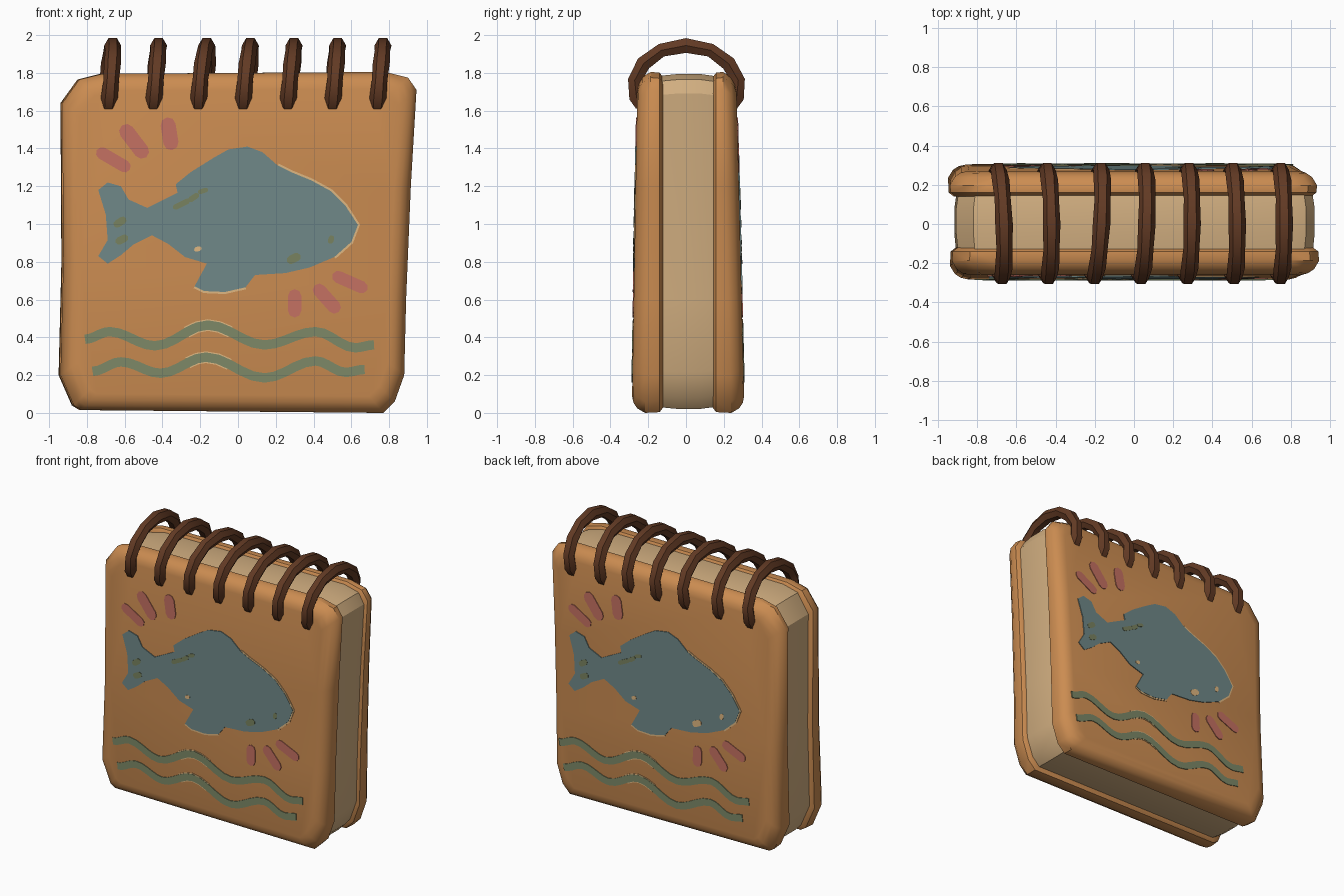
import bpy, bmesh, math
from mathutils import Vector

if "Cube" in bpy.data.objects:
    bpy.data.objects.remove(bpy.data.objects["Cube"])


def material(name, r, g, b):
    lin = [((c / 255 + 0.055) / 1.055) ** 2.4 for c in (r, g, b)]
    m = bpy.data.materials.new(name)
    m.diffuse_color = (*lin, 1)
    m.use_nodes = True
    m.node_tree.nodes["Principled BSDF"].inputs["Base Color"].default_value = m.diffuse_color
    return m


LEATHER = material("tan leather", 203, 140, 81)
PAPER = material("cream paper", 209, 174, 128)
CORD = material("brown cord", 98, 58, 36)
BLUE = material("fish blue", 111, 136, 136)
GREEN = material("wave green", 124, 136, 103)
PINK = material("dusty pink", 196, 112, 97)
OLIVE = material("olive", 120, 130, 95)
CREAM = material("pale edge", 222, 182, 128)


def loft(name, loops, mat, angle=None, closed_ends=True):
    """Skin a list of equal-length point loops and cap both ends."""
    bm = bmesh.new()
    rings = [[bm.verts.new(p) for p in loop] for loop in loops]
    n = len(rings[0])
    for a, b in zip(rings, rings[1:]):
        for i in range(n):
            j = (i + 1) % n
            bm.faces.new((a[i], a[j], b[j], b[i]))
    caps = [bm.faces.new(rings[0][::-1]), bm.faces.new(rings[-1])]
    bmesh.ops.recalc_face_normals(bm, faces=bm.faces)
    bmesh.ops.triangulate(bm, faces=caps)
    me = bpy.data.meshes.new(name)
    bm.to_mesh(me)
    bm.free()
    me.materials.append(mat)
    ob = bpy.data.objects.new(name, me)
    bpy.context.collection.objects.link(ob)
    if angle:
        bpy.ops.object.select_all(action='DESELECT')
        ob.select_set(True)
        bpy.context.view_layer.objects.active = ob
        bpy.ops.object.shade_smooth_by_angle(angle=math.radians(angle))
    return ob


def face_depth(side, z):
    """Distance of the slightly leaning outer cover face from y = 0."""
    return 0.287 - 0.017 * z if side < 0 else 0.31 - 0.025 * z


# Worn outline shared by the covers and the pages
OUTLINE = [(-.93, 1.64), (-.84, 1.765), (-.72, 1.795), (.78, 1.805), (.90, 1.775),
           (.945, 1.71), (.915, 1.2), (.89, .6), (.88, .2), (.83, .06), (.77, 0),
           (-.83, .015), (-.87, .04), (-.94, .2), (-.925, .8)]


def inset(d):
    k = 1 - d / 0.92
    return [(x * k, 0.9 + (z - 0.9) * k) for x, z in OUTLINE]


# Two padded covers
for name, side, inner, dx in (("front_cover", -1, .12, 0), ("back_cover", 1, .14, -.01)):
    loops = [[(x + dx, side * inner, z) for x, z in inset(.03)],
             [(x + dx, side * (inner + .02), z) for x, z in inset(.004)]]
    for d, back in ((0, .07), (.025, .028), (.055, .008), (.09, 0)):
        loops.append([(x + dx, side * (face_depth(side, z) - back), z) for x, z in inset(d)])
    loft(name, loops, LEATHER, 40)

# Page block, flush at the top and set back below
loft("page_block", [[(x, y, 1.81 + (z - 1.8) * 1.0 if z > 1.7 else z) for x, z in inset(d)]
                    for y, d in ((-.13, .03), (-.05, .022), (.08, .022), (.15, .032))], PAPER, 30)

# Seven cord rings over the spine
ARCH = [(-.235, 1.63), (-.262, 1.67), (-.272, 1.76), (-.225, 1.85), (-.13, 1.92), (0, 1.945),
        (.13, 1.92), (.225, 1.85), (.277, 1.76), (.268, 1.67), (.24, 1.63)]
LEAN = [-.03, -.01, .05, .03, .01, -.01, .0]
for k in range(7):
    x0 = -.685 + .237 * k
    loops = []
    for i, (y, z) in enumerate(ARCH):
        a, b = ARCH[max(i - 1, 0)], ARCH[min(i + 1, len(ARCH) - 1)]
        t = Vector((0, b[0] - a[0], b[1] - a[1])).normalized()
        out = Vector((0, -t.z, t.y))
        c = Vector((x0 + .03 * (z - 1.63) / .31 + LEAN[k] * (y + .25) * 1.2, y, z))
        w = .045 if i % 2 else .041
        loops.append([c + Vector((1, 0, 0)) * w * math.cos(s * math.pi / 3)
                      + out * w * math.sin(s * math.pi / 3) for s in range(6)])
    loft(f"cord_ring_{k + 1}", loops, CORD, 40)


# ---- Painted plates, repeated on the back by a half turn ----
def plate(name, side, pts, mat, height):
    loops = [[(-side * x, side * (face_depth(side, z) + h), z) for x, z in pts]
             for h in (-.002, height)]
    return loft(name, loops, mat)


def band(pts, width):
    """Outline of an open path thickened to a width."""
    left, right = [], []
    for i, p in enumerate(pts):
        a, b = Vector(pts[max(i - 1, 0)]), Vector(pts[min(i + 1, len(pts) - 1)])
        t = (b - a).normalized()
        n = Vector((-t.y, t.x)) * width / 2
        left.append(tuple(Vector(p) + n))
        right.append(tuple(Vector(p) - n))
    return left + right[::-1]


def dab(a, b, width):
    """Rounded brush dab between two points."""
    a, b = Vector(a), Vector(b)
    t = (b - a).normalized()
    n = Vector((-t.y, t.x))
    r = width / 2
    pts = []
    for c, start in ((b, -90), (a, 90)):
        for s in range(5):
            q = math.radians(start + 45 * s)
            pts.append(tuple(c + t * r * math.cos(q) + n * r * math.sin(q)))
    return pts


def smooth(pts, steps=5):
    """Cosine interpolation between crests and troughs."""
    res = []
    for (x0, z0), (x1, z1) in zip(pts, pts[1:]):
        for s in range(steps):
            u = s / steps
            res.append((x0 + (x1 - x0) * u, z0 + (z1 - z0) * (1 - math.cos(math.pi * u)) / 2))
    return res + [pts[-1]]


FISH = [(-.74, 1.18), (-.69, 1.22), (-.62, 1.2), (-.58, 1.13), (-.48, 1.085), (-.32, 1.165),
        (-.33, 1.21), (-.25, 1.275), (-.13, 1.35), (-.05, 1.395), (.05, 1.41), (.13, 1.38),
        (.21, 1.31), (.28, 1.275), (.39, 1.23), (.49, 1.175), (.57, 1.095), (.635, .995),
        (.6, .905), (.51, .825), (.38, .77), (.25, .74), (.09, .73), (.04, .665), (-.07, .64),
        (-.18, .645), (-.23, .67), (-.165, .79), (-.28, .825), (-.37, .895), (-.455, .94),
        (-.555, .89), (-.62, .835), (-.69, .79), (-.74, .83), (-.69, .915), (-.70, 1.05)]
WAVES = [[(-.81, .39), (-.68, .43), (-.44, .355), (-.16, .465), (.14, .36), (.41, .43),
          (.62, .345), (.72, .36)],
         [(-.77, .22), (-.62, .27), (-.41, .21), (-.17, .295), (.14, .185), (.41, .275),
          (.57, .215), (.67, .23)]]
RAYS = [((-.72, 1.375), (-.60, 1.305), .065), ((-.59, 1.49), (-.51, 1.385), .08),
        ((-.37, 1.525), (-.355, 1.43), .08), ((.30, .62), (.30, .54), .07),
        ((.43, .65), (.51, .56), .07), ((.53, .72), (.655, .665), .065)]
SPOTS = [((-.33, 1.09), (-.27, 1.12), .03), ((-.25, 1.13), (-.22, 1.15), .03),
         ((-.20, 1.17), (-.17, 1.18), .025), ((-.64, 1.0), (-.61, 1.02), .04),
         ((-.63, .91), (-.60, .925), .04)]
HEAD_SPOTS = [((.28, .81), (.31, .825), .045), ((.49, .91), (.495, .925), .03)]

for label, side in (("front", -1), ("back", 1)):
    plate(f"{label}_fish", side, FISH, BLUE, .006)
    # Pale worn rim showing beside the fish
    plate(f"{label}_fish_rim_upper", side, band(FISH[12:20], .022), CREAM, .004)
    plate(f"{label}_fish_rim_lower", side, band(FISH[23:27], .022), CREAM, .004)
    for i, w in enumerate(WAVES):
        path = smooth(w)
        plate(f"{label}_wave_{i + 1}", side, band(path, .05), GREEN, .005)
        plate(f"{label}_wave_rim_{i + 1}", side, band(path[13:18], .062), CREAM, .003)
    for i, r in enumerate(RAYS):
        plate(f"{label}_ray_{i + 1}", side, dab(*r), PINK, .005)
    for i, s in enumerate(SPOTS):
        plate(f"{label}_spot_{i + 1}", side, dab(*s), OLIVE, .008)
    for i, s in enumerate(HEAD_SPOTS):
        plate(f"{label}_head_spot_{i + 1}", side, dab(*s), OLIVE if side < 0 else CREAM, .008)
    plate(f"{label}_fin_spot", side, dab((-.22, .865), (-.205, .87), .025), CREAM, .008)
